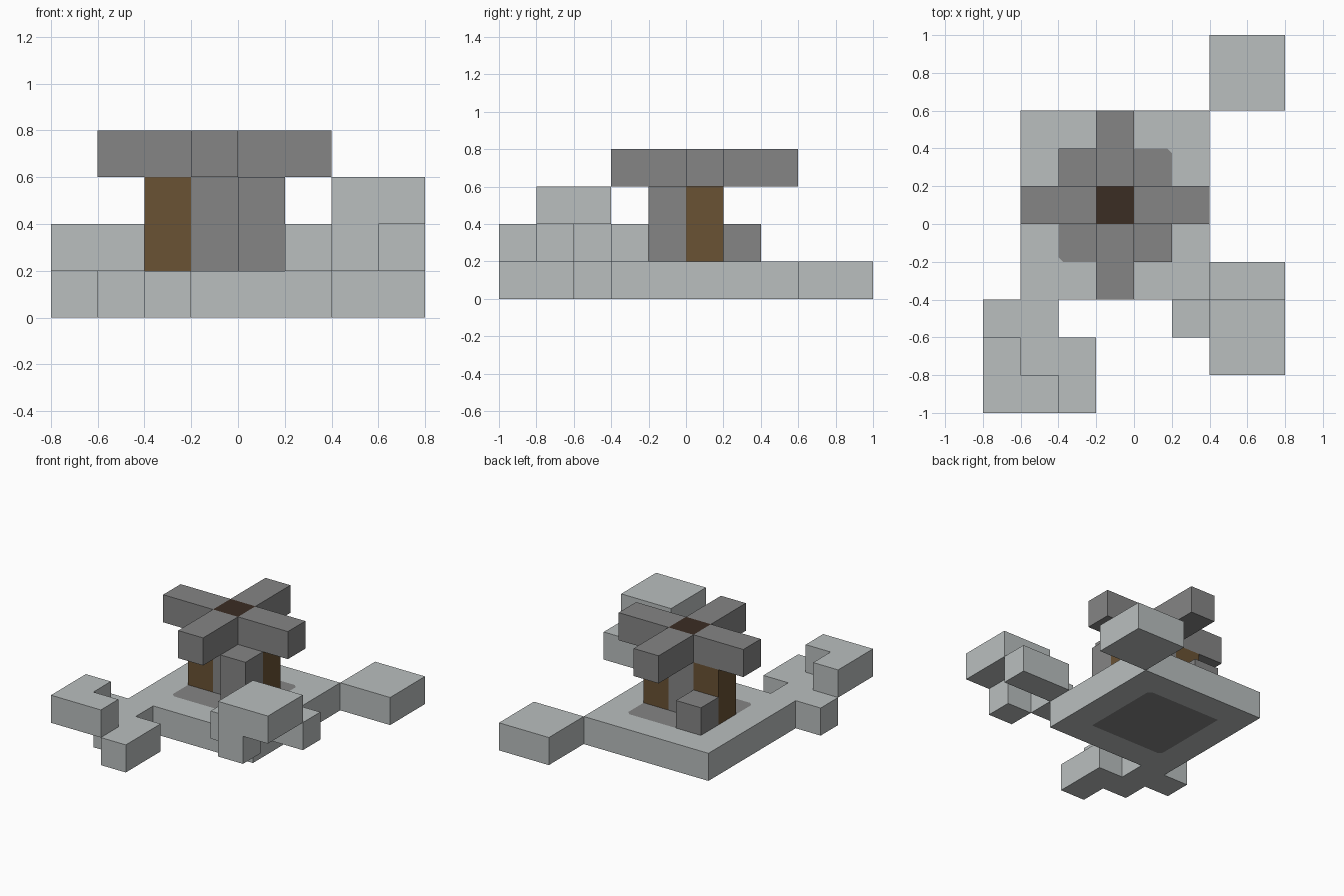
import bpy
import bmesh
from mathutils import Vector

CELL = 0.2  # edge length of one block

if "Cube" in bpy.data.objects:
    bpy.data.objects.remove(bpy.data.objects["Cube"], do_unlink=True)


def material(name, rgb):
    mat = bpy.data.materials.new(name)
    mat.use_nodes = True
    color = (*rgb, 1.0)
    mat.diffuse_color = color
    bsdf = next(n for n in mat.node_tree.nodes if n.type == "BSDF_PRINCIPLED")
    bsdf.inputs["Base Color"].default_value = color
    return mat


light_grey = material("light grey", (0.49, 0.52, 0.52))
dark_grey = material("dark grey", (0.235, 0.235, 0.235))
brown = material("brown", (0.144, 0.084, 0.034))
dark_brown = material("dark brown", (0.044, 0.026, 0.017))

STEPS = [Vector(s) for s in ((1, 0, 0), (-1, 0, 0), (0, 1, 0),
                             (0, -1, 0), (0, 0, 1), (0, 0, -1))]


def blocks(name, mat, *boxes, finish=None):
    """Join boxes, given as cell ranges x0 x1 y0 y1 z0 z1, into one solid."""
    cells = {(x, y, z) for x0, x1, y0, y1, z0, z1 in boxes
             for x in range(x0, x1) for y in range(y0, y1) for z in range(z0, z1)}
    bm = bmesh.new()
    for cell in sorted(cells):
        middle = Vector(cell) + Vector((0.5, 0.5, 0.5))
        for n in STEPS:
            if tuple(int(c) for c in Vector(cell) + n) in cells:
                continue
            u = Vector((n.y, n.z, n.x))
            v = n.cross(u)
            corners = [middle + (n + a * u + b * v) / 2
                       for a, b in ((-1, -1), (1, -1), (1, 1), (-1, 1))]
            bm.faces.new([bm.verts.new(c * CELL) for c in corners])
    bmesh.ops.remove_doubles(bm, verts=bm.verts, dist=0.001)
    bmesh.ops.dissolve_limit(bm, angle_limit=0.01, verts=bm.verts, edges=bm.edges)
    if finish:
        finish(bm)
    mesh = bpy.data.meshes.new(name)
    bm.to_mesh(mesh)
    bm.free()
    mesh.materials.append(mat)
    obj = bpy.data.objects.new(name, mesh)
    bpy.context.collection.objects.link(obj)
    return obj


# Borders of the dark patch: a square with two opposite corners clipped
PATCH = [(Vector(n), d) for n, d in (
    ((1, 0, 0), 0.2), ((-1, 0, 0), 0.4), ((0, 1, 0), 0.4),
    ((0, -1, 0), 0.2), ((1, 1, 0), 0.575), ((-1, -1, 0), 0.575))]


def paint_patch(bm):
    for n, d in PATCH:
        bmesh.ops.bisect_plane(bm, geom=bm.verts[:] + bm.edges[:] + bm.faces[:],
                               plane_co=n * d / n.length_squared, plane_no=n)
    bm.normal_update()
    for f in bm.faces:
        c = f.calc_center_median()
        if abs(f.normal.z) > 0.9 and all(c.dot(n) < d for n, d in PATCH):
            f.material_index = 1


# Base slab and the flat block behind it
slab = blocks("base_slab", light_grey, (-3, 2, -2, 3, 0, 1), finish=paint_patch)
slab.data.materials.append(dark_grey)
blocks("back_block", light_grey, (2, 4, 3, 5, 0, 1))

# Front clusters
blocks("front_left_cluster", light_grey,
       (1, 2, -3, -2, 1, 2), (2, 3, -4, -3, 1, 2),
       (2, 4, -2, -1, 1, 2), (2, 4, -4, -2, 2, 3))
blocks("front_right_cluster", light_grey,
       (-4, -2, -3, -2, 0, 1), (-3, -2, -4, -3, 0, 1), (-2, -1, -5, -3, 0, 1),
       (-4, -3, -5, -3, 1, 2), (-3, -2, -5, -4, 1, 2))

# Tower columns
blocks("centre_column", dark_grey, (-1, 0, 0, 1, 1, 3))
blocks("front_column", dark_grey, (0, 1, -1, 0, 1, 3))
blocks("low_back_block", dark_grey, (-2, -1, 1, 2, 1, 2))
for side, x in (("right", -2), ("left", 0)):
    blocks(f"{side}_brown_column", brown, (x, x + 1, 0, 1, 1, 3))

# Cross-shaped roof around a dark centre
blocks("roof_centre", dark_brown, (-1, 0, 0, 1, 3, 4))
for side, x, y in (("right", -3, 0), ("left", 0, 0)):
    blocks(f"{side}_roof_arm", dark_grey, (x, x + 2, y, y + 1, 3, 4))
for side, x, y in (("front", -1, -2), ("back", -1, 1)):
    blocks(f"{side}_roof_arm", dark_grey, (x, x + 1, y, y + 2, 3, 4))
